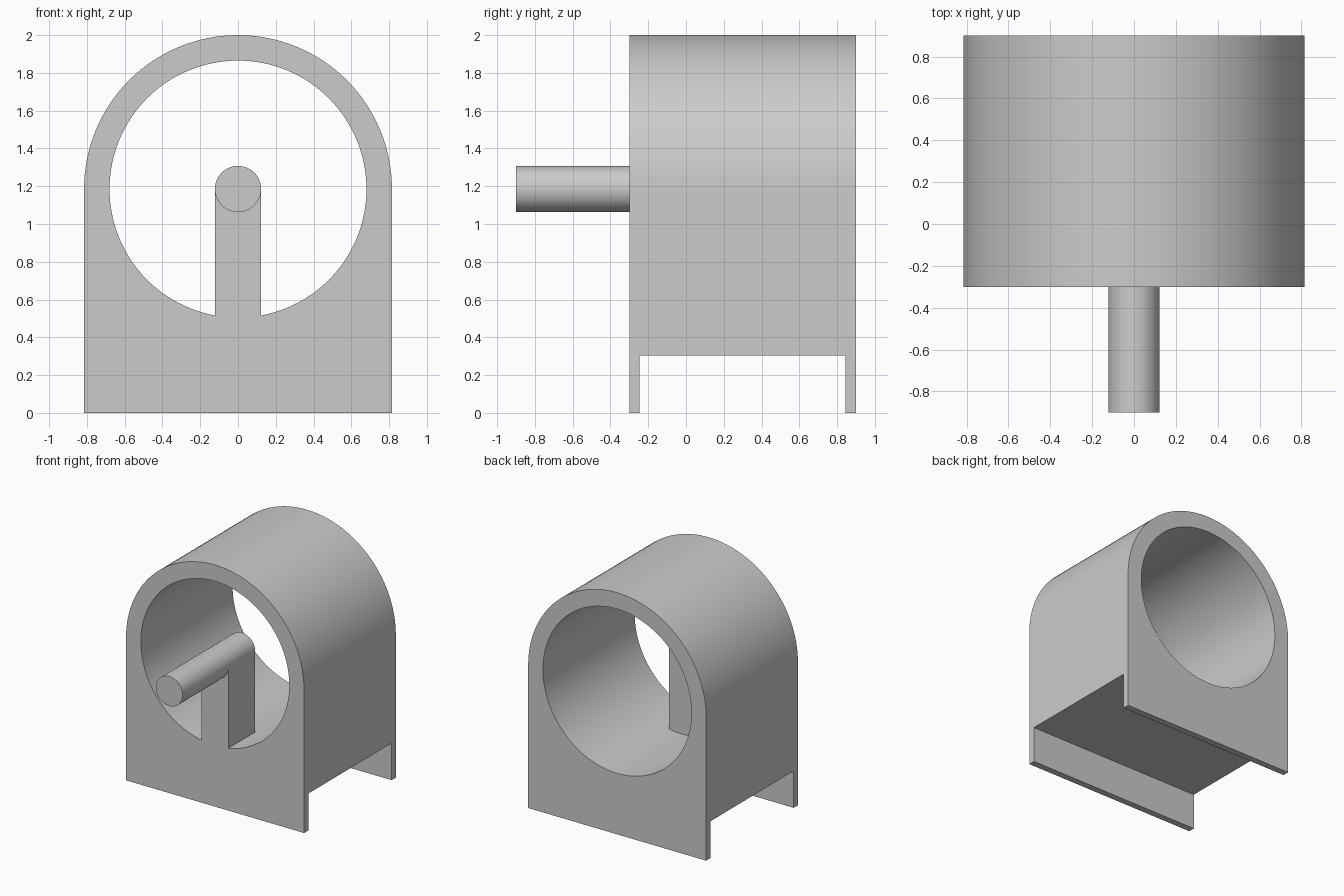
import bpy, bmesh, math

if "Cube" in bpy.data.objects:
    bpy.data.objects.remove(bpy.data.objects["Cube"])

CZ = 1.185          # height of the bore axis
R_OUT, R_IN, R_ROD = 0.815, 0.68, 0.1225
FRONT, BACK = -0.3, 0.9

grey = bpy.data.materials.new("plain grey")
grey.diffuse_color = (0.6, 0.6, 0.6, 1)
grey.use_nodes = True
grey.node_tree.nodes["Principled BSDF"].inputs["Base Color"].default_value = grey.diffuse_color


def arc(r, a0, a1, n):
    """Points (x, z) on an arc around the bore axis, angles in degrees."""
    steps = [math.radians(a0 + (a1 - a0) * i / n) for i in range(n + 1)]
    return [(r * math.cos(a), CZ + r * math.sin(a)) for a in steps]


def prism(name, outline, y0, y1):
    """Extrude an (x, z) outline from y0 to y1."""
    bm = bmesh.new()
    face = bm.faces.new([bm.verts.new((x, y0, z)) for x, z in outline])
    new = bmesh.ops.extrude_face_region(bm, geom=[face])["geom"]
    bmesh.ops.translate(bm, vec=(0, y1 - y0, 0),
                        verts=[v for v in new if isinstance(v, bmesh.types.BMVert)])
    bmesh.ops.recalc_face_normals(bm, faces=bm.faces)
    mesh = bpy.data.meshes.new(name)
    bm.to_mesh(mesh)
    bm.free()
    mesh.materials.append(grey)
    obj = bpy.data.objects.new(name, mesh)
    bpy.context.collection.objects.link(obj)
    return obj


def activate(obj):
    bpy.ops.object.select_all(action='DESELECT')
    obj.select_set(True)
    bpy.context.view_layer.objects.active = obj


def cut(obj, cutter):
    mod = obj.modifiers.new("cut", 'BOOLEAN')
    mod.operation, mod.solver, mod.object = 'DIFFERENCE', 'EXACT', cutter
    activate(obj)
    bpy.ops.object.modifier_apply(modifier=mod.name)
    bpy.data.objects.remove(cutter)


# Arched housing with a round bore and a recess between its two end feet
housing = prism("housing", [(-R_OUT, 0), (R_OUT, 0)] + arc(R_OUT, 0, 180, 64), FRONT, BACK)
cut(housing, prism("bore_cutter", arc(R_IN, 0, 360, 128)[:-1], FRONT - 0.2, BACK + 0.2))
recess = [(-1, -0.2), (1, -0.2), (1, 0.305), (-1, 0.305)]
cut(housing, prism("recess_cutter", recess, FRONT + 0.055, BACK - 0.055))

# Round-topped post standing on the bore wall, flush with the front
half = math.degrees(math.asin(R_ROD / R_IN))
post = prism("post", arc(R_IN, 270 - half, 270 + half, 8) + arc(R_ROD, 0, 180, 32),
             FRONT, 0.05)

# Rod reaching forward from the top of the post
rod = prism("rod", arc(R_ROD, 0, 360, 64)[:-1], -0.9, FRONT)

for part in (housing, post, rod):
    activate(part)
    bpy.ops.object.shade_smooth_by_angle(angle=math.radians(30))
